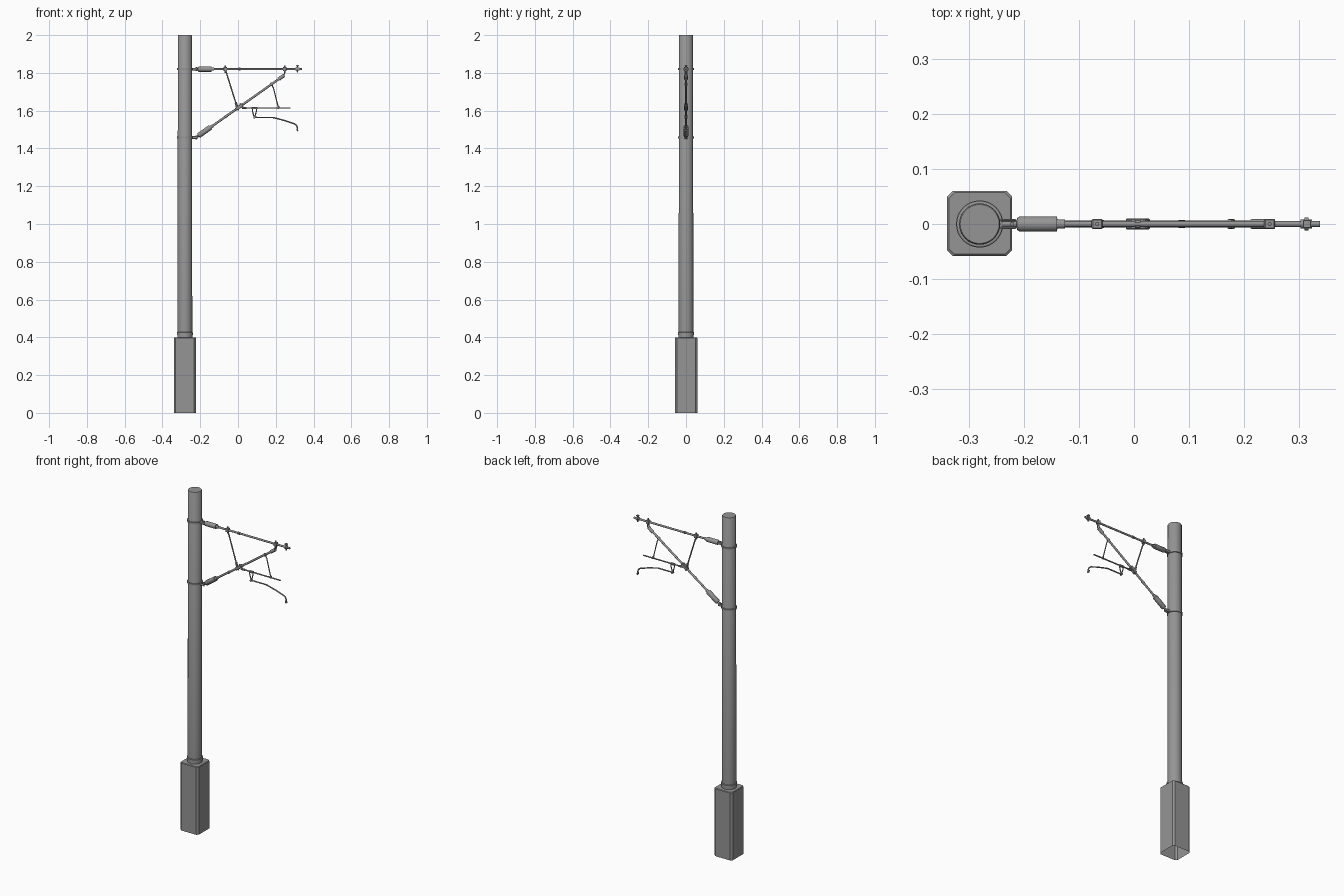
import bpy, bmesh, math
from mathutils import Vector, Matrix

if "Cube" in bpy.data.objects:
    bpy.data.objects.remove(bpy.data.objects["Cube"])

PX, ARM_Z = -0.281, 1.82          # mast axis and top tube height
LOW, HIGH = Vector((-0.235, 0, 1.449)), Vector((0.240, 0, 1.784))   # diagonal tube line
STEEL = bpy.data.materials.new("dark_grey")
STEEL.diffuse_color = (.3, .3, .3, 1)
STEEL.use_nodes = True
STEEL.node_tree.nodes["Principled BSDF"].inputs["Base Color"].default_value = STEEL.diffuse_color


def P(x, z, y=0.0):
    return Vector((x, y, z))


def finish(name, bm, smooth=True):
    bmesh.ops.recalc_face_normals(bm, faces=bm.faces)
    me = bpy.data.meshes.new(name)
    bm.to_mesh(me)
    bm.free()
    me.materials.append(STEEL)
    ob = bpy.data.objects.new(name, me)
    bpy.context.collection.objects.link(ob)
    if smooth:
        bpy.context.view_layer.objects.active = ob
        ob.select_set(True)
        bpy.ops.object.shade_smooth_by_angle(angle=math.radians(35))
        ob.select_set(False)
    return ob


def turned(name, p, q, profile, sides=12):
    """Solid of revolution from p towards q; profile is (distance, radius) pairs."""
    bm = bmesh.new()
    rot = (q - p).to_track_quat('Z', 'Y').to_matrix()
    rings = []
    for t, r in profile:
        rings.append([bm.verts.new(p + rot @ Vector((r * math.cos(a), r * math.sin(a), t)))
                      for a in (2 * math.pi * i / sides for i in range(sides))])
    for a, b in zip(rings, rings[1:]):
        for i in range(sides):
            j = (i + 1) % sides
            bm.faces.new((a[i], a[j], b[j], b[i]))
    bm.faces.new(rings[0])
    bm.faces.new(rings[-1])
    return finish(name, bm)


def rod(name, p, q, r, sides=10):
    return turned(name, p, q, [(0, r), ((q - p).length, r)], sides)


def box(name, c, size, tilt=0.0, bevel=0.002):
    bm = bmesh.new()
    m = Matrix.Translation(c) @ Matrix.Rotation(-tilt, 4, 'Y') @ Matrix.Diagonal((*size, 1))
    bmesh.ops.create_cube(bm, size=1, matrix=m)
    bmesh.ops.bevel(bm, geom=bm.edges[:], offset=bevel, segments=1, affect='EDGES')
    return finish(name, bm, False)


def bent(name, pts, r):
    cu = bpy.data.curves.new(name, 'CURVE')
    cu.dimensions, cu.bevel_depth, cu.bevel_resolution, cu.use_fill_caps = '3D', r, 2, True
    cu.materials.append(STEEL)
    sp = cu.splines.new('POLY')
    sp.points.add(len(pts) - 1)
    for s, p in zip(sp.points, pts):
        s.co = (*p, 1)
    ob = bpy.data.objects.new(name, cu)
    bpy.context.collection.objects.link(ob)


def insulator(name, start, direction, length):
    """Blunt insulator barrel with thinner metal ends."""
    turned(name, start, start + direction,
           [(0, .006), (.006, .006), (.007, .0105), (.012, .014),
            (length, .014), (length, .0085), (length + .014, .0085), (length + .014, .005)], 16)


# Foundation block: chamfered corners, small top chamfer, open underside
bm = bmesh.new()
levels = []
for z, h in ((0, .059), (.397, .059), (.4, .056)):
    c = h - .010
    levels.append([bm.verts.new((PX + x, y + .001, z)) for x, y in
                   ((h, -c), (h, c), (c, h), (-c, h), (-h, c), (-h, -c), (-c, -h), (c, -h))])
for a, b in zip(levels, levels[1:]):
    for i in range(8):
        bm.faces.new((a[i], a[(i + 1) % 8], b[(i + 1) % 8], b[i]))
bm.faces.new(levels[-1])
finish("foundation", bm, False)

# Mast and its foot collar
turned("mast", P(PX, .4), P(PX, 2), [(0, .039), (1.597, .0375), (1.6, .0355)], 32)
turned("foot_collar", P(PX, .4), P(PX, 1),
       [(0, .040), (.012, .040), (.013, .043), (.026, .043), (.028, .039)], 32)

# Mast bands with hinge lugs and pins
for tag, z in (("upper", ARM_Z), ("lower", 1.458)):
    turned(tag + "_band", P(PX, z - .006), P(PX, z + 1),
           [(0, .0385), (.001, .042), (.011, .042), (.012, .0385)], 32)
    for s in (-1, 1):
        box(f"{tag}_lug", P(-.229, z, s * .007), (.028, .004, .014), 0, .001)
    rod(tag + "_hinge_pin", P(-.222, z - .011), P(-.222, z + .011), .004)

# Horizontal top tube with insulator
rod("top_tube", P(-.24, ARM_Z), P(.339, ARM_Z), .0055, 12)
insulator("top_insulator", P(-.22, ARM_Z), Vector((1, 0, 0)), .08)

# Diagonal tube with insulator
along = (HIGH - LOW).normalized()
tilt = math.atan2(along.z, along.x)
rod("diagonal_tube", P(-.222, 1.458), HIGH, .006, 12)
insulator("diagonal_insulator", LOW + along * .025, along, .085)

# End fitting carrying the messenger wire
for x, r in ((.307, .008), (.314, .012), (.321, .008)):
    rod("end_clamp", P(x - .0035, ARM_Z), P(x + .0035, ARM_Z), r, 12)
rod("end_bolt", P(.315, ARM_Z - .018), P(.315, ARM_Z + .022), .0035)
box("wire_saddle", P(.315, ARM_Z + .018), (.014, .014, .006), 0, .001)

# Tube clamps on the top tube
for x in (-.067, .247):
    box("top_clamp", P(x, ARM_Z), (.020, .019, .022))
    rod("top_clamp_bolt", P(x, ARM_Z - .02), P(x, ARM_Z + .02), .004, 6)
rod("top_tube_stop", P(.002, ARM_Z), P(.012, ARM_Z), .008)

# Joint between diagonal and top tube
turned("diagonal_end_socket", HIGH - along * .03, HIGH, [(0, .0095), (.035, .0095)], 12)
for s in (-1, 1):
    bent("diagonal_end_fork", [P(.236, 1.782, s * .006), P(.246, 1.793, s * .006),
                               P(.247, 1.815, s * .006)], .003)

# Middle joint on the diagonal, plus the strut up to the top tube
mid = LOW + along * (.242 / along.x)
box("middle_clamp", mid, (.044, .020, .018), tilt)
for k in (-.013, .013):
    c = mid + along * k
    n = Vector((-along.z, 0, along.x))
    rod("middle_bolt", c - n * .014, c + n * .014, .0035, 6)
rod("strut", P(-.066, 1.815), P(-.008, 1.63), .0038)
rod("strut_foot", P(-.012, 1.643), P(-.004, 1.616), .0065)
turned("diagonal_sleeve", LOW + along * .205, LOW + along * 1,
       [(0, .0075), (.014, .0075)], 12)

# Registration tube held by a drop rod
bent("registration_tube", [mid + P(.012, .0), P(.035, 1.614), P(.277, 1.614)], .0038)
rod("registration_socket", P(.022, 1.614), P(.045, 1.614), .006)
anchor = LOW + along * (.412 / along.x)
rod("drop_rod_clamp", anchor - along * .005, anchor + along * .005, .009, 12)
bent("drop_rod", [anchor, P(.187, 1.722), P(.214, 1.616)], .003)
box("drop_rod_end", P(.214, 1.617), (.012, .010, .014))

# V-shaped hanger
box("hanger_clamp", P(.087, 1.614), (.030, .011, .012))
for x in (.076, .098):
    bent("hanger_leg", [P(x, 1.612), P(x, 1.598), P(.087, 1.562)], .003)
rod("hanger_pin", P(.087, 1.564, -.007), P(.087, 1.564, .007), .006)

# Steady arm with contact wire clip
bent("steady_arm", [P(.082, 1.564), P(.185, 1.564), P(.25, 1.547), P(.298, 1.531),
                    P(.310, 1.522), P(.315, 1.508), P(.315, 1.496)], .0038)
box("contact_clip", P(.314, 1.498), (.008, .012, .014), .3, .001)
